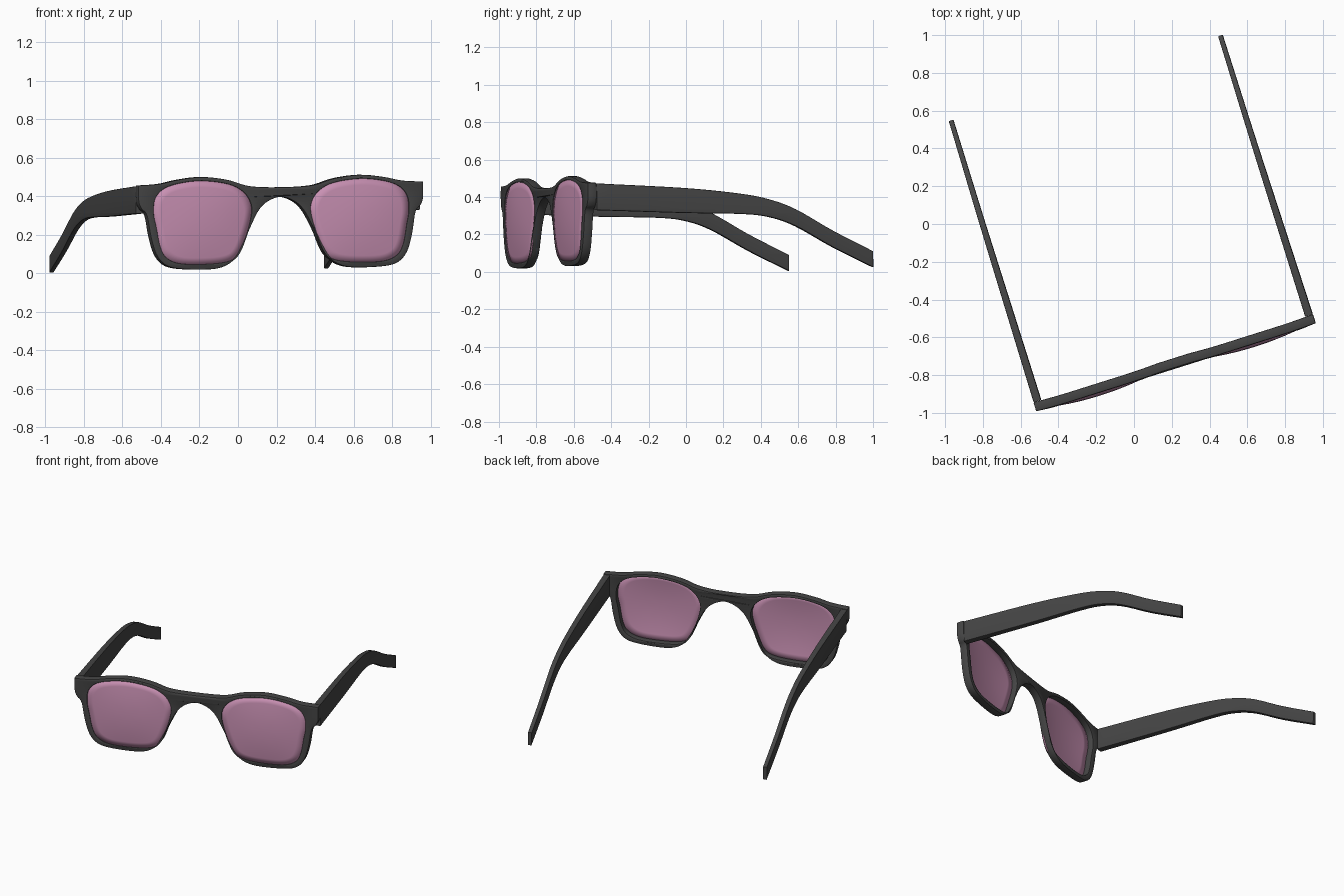
import bpy, bmesh, math
from mathutils import Matrix, Vector

cube = bpy.data.objects.get("Cube")
if cube:
    bpy.data.objects.remove(cube, do_unlink=True)

# The glasses are built square to the axes, then turned and rolled slightly
PLACE = (Matrix.Translation((0.228, -0.757, 0))
         @ Matrix.Rotation(math.radians(17.5), 4, 'Z')
         @ Matrix.Rotation(-0.0135, 4, 'Y'))
BEVEL = 0.005


def material(name, color):
    m = bpy.data.materials.new(name)
    m.use_nodes = True
    m.diffuse_color = (*color, 1)
    m.node_tree.nodes["Principled BSDF"].inputs["Base Color"].default_value = (*color, 1)
    return m


frame_mat = material("dark grey plastic", (0.06, 0.06, 0.06))
lens_mat = material("pink lens", (0.58, 0.28, 0.45))


def smooth(points, closed=False, steps=5):
    """Catmull-Rom curve through the points."""
    p = [Vector(q) for q in points]
    ext = [p[-1]] + p + p[:2] if closed else [2 * p[0] - p[1]] + p + [2 * p[-1] - p[-2]]
    out = []
    for a, b, c, d in zip(ext, ext[1:], ext[2:], ext[3:]):
        for i in range(steps):
            t = i / steps
            out.append(0.5 * (2 * b + (c - a) * t + (2 * a - 5 * b + 4 * c - d) * t * t
                              + (3 * b - a - 3 * c + d) * t ** 3))
    return out if closed else out + [p[-1]]


def mirrored(points):
    return [(-x, z) for x, z in points]


def add_object(name, mesh, mat):
    mesh.materials.clear()
    mesh.materials.append(mat)
    ob = bpy.data.objects.new(name, mesh)
    bpy.context.collection.objects.link(ob)
    ob.matrix_world = PLACE
    bpy.ops.object.select_all(action='DESELECT')
    ob.select_set(True)
    bpy.context.view_layer.objects.active = ob
    bpy.ops.object.shade_smooth_by_angle(angle=math.radians(35))
    return ob


def plate(name, loops, thickness, remap, flip=False):
    """Flat bevelled plate from outline loops, remapped into place."""
    cu = bpy.data.curves.new(name, 'CURVE')
    cu.dimensions = '2D'
    cu.fill_mode = 'BOTH'
    cu.extrude = thickness / 2 - BEVEL
    cu.bevel_depth = BEVEL
    cu.bevel_resolution = 1
    cu.offset = -BEVEL
    for loop in loops:
        s = cu.splines.new('POLY')
        s.points.add(len(loop) - 1)
        for pt, q in zip(s.points, loop):
            pt.co = (q[0], q[1], 0, 1)
        s.use_cyclic_u = True
    tmp = bpy.data.objects.new(name + "_outline", cu)
    bpy.context.collection.objects.link(tmp)
    dg = bpy.context.evaluated_depsgraph_get()
    mesh = bpy.data.meshes.new_from_object(tmp.evaluated_get(dg))
    bpy.data.objects.remove(tmp, do_unlink=True)
    bm = bmesh.new()
    bm.from_mesh(mesh)
    bmesh.ops.remove_doubles(bm, verts=bm.verts, dist=0.0002)
    for v in bm.verts:
        v.co = remap(*v.co)
    if flip:
        bmesh.ops.reverse_faces(bm, faces=bm.faces)
    bm.to_mesh(mesh)
    bm.free()
    return add_object(name, mesh, frame_mat)


def dome(x, z):
    """Forward bulge over each lens."""
    a = ((abs(x) - 0.43) / 0.34) ** 2
    c = ((z - 0.26) / 0.3) ** 2
    return max(0, 1 - a) * max(0, 1 - c)


# Front frame: half outline, mirrored, with two lens openings
top = [(0.17, 0.455), (0.29, 0.489), (0.43, 0.506), (0.56, 0.493), (0.66, 0.473), (0.775, 0.466)]
end = [(0.775, 0.466), (0.775, 0.385), (0.76, 0.345), (0.732, 0.31), (0.712, 0.2), (0.685, 0.11),
       (0.64, 0.055), (0.57, 0.032), (0.43, 0.025), (0.33, 0.035), (0.26, 0.075), (0.212, 0.15),
       (0.165, 0.25), (0.12, 0.33), (0.07, 0.375)]
opening = [(0.43, 0.485), (0.283, 0.465), (0.2, 0.42), (0.163, 0.355), (0.168, 0.285),
           (0.2, 0.185), (0.236, 0.107), (0.283, 0.07), (0.388, 0.055), (0.545, 0.057),
           (0.625, 0.087), (0.66, 0.145), (0.68, 0.245), (0.694, 0.32), (0.685, 0.395),
           (0.64, 0.445), (0.556, 0.473)]
upper = smooth(mirrored(top[::-1]) + [(0, 0.447)] + top)
lower = smooth(end + [(0, 0.397)] + mirrored(end[::-1]))
hole = smooth(opening, closed=True)
plate("front_frame", [upper + lower[1:-1], hole, mirrored(hole)], 0.05,
      lambda x, y, z: (x, 0.025 - z - 0.015 * dome(x, y), y))

# Temples: side profile with a drooping, thinner tip
arm_top = [(0.05, 0.463), (0.55, 0.438), (0.86, 0.408), (1.02, 0.378),
           (1.17, 0.325), (1.38, 0.21), (1.605, 0.1)]
arm_low = [(0.05, 0.32), (0.55, 0.305), (0.86, 0.3), (1.02, 0.284),
           (1.17, 0.235), (1.38, 0.122), (1.605, 0.015)]
arm = smooth(arm_top) + smooth(arm_low[::-1])
for name, side in (("left_temple", 1), ("right_temple", -1)):
    plate(name, [arm], 0.042,
          lambda x, y, z: (side * (0.754 - 0.004 * x + z * (1 - 0.25 * x)), x, y), side < 0)

# Lenses: concentric rings bulging forward
for name, side in (("left_lens", 1), ("right_lens", -1)):
    bm = bmesh.new()
    mid = Vector((0.43, 0.27))
    rings = []
    for k in (1.015, 0.85, 0.65, 0.45, 0.25):
        ring = [mid + (q - mid) * k for q in hole]
        rings.append([bm.verts.new((side * x, 0.012 - 0.034 * dome(x, z), z)) for x, z in ring])
    n = len(hole)
    for r, s in zip(rings, rings[1:]):
        for i in range(n):
            j = (i + 1) % n
            bm.faces.new((r[i], r[j], s[j], s[i]))
    centre = bm.verts.new((side * mid.x, 0.012 - 0.034, mid.y))
    for i in range(n):
        bm.faces.new((rings[-1][i], rings[-1][(i + 1) % n], centre))
    if side < 0:
        bmesh.ops.reverse_faces(bm, faces=bm.faces)
    mesh = bpy.data.meshes.new(name)
    bm.to_mesh(mesh)
    bm.free()
    lens = add_object(name, mesh, lens_mat)
    shell = lens.modifiers.new("thickness", 'SOLIDIFY')
    shell.thickness = 0.008
